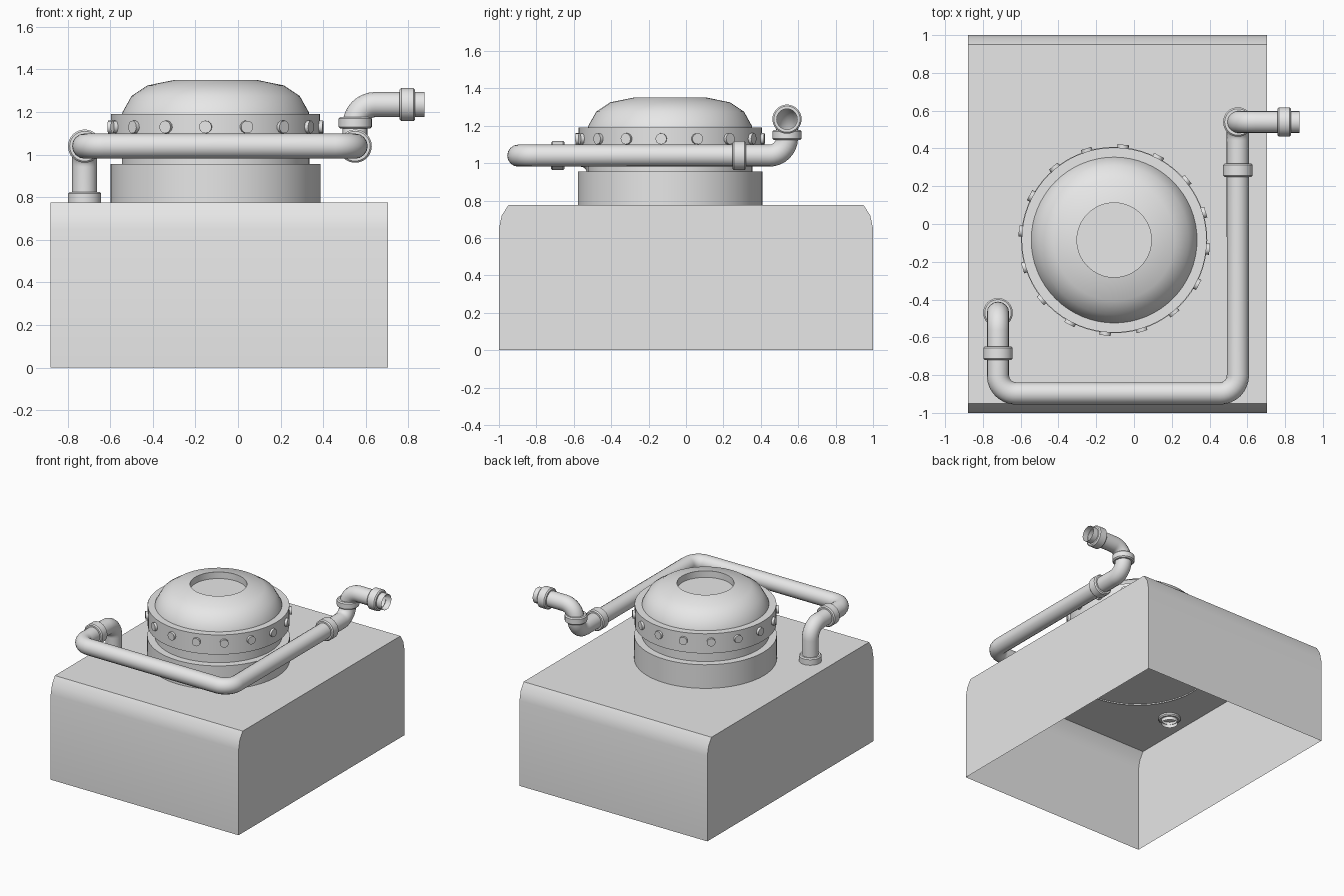
import bpy, bmesh, math
from mathutils import Vector, Matrix

cube = bpy.data.objects.get("Cube")
if cube:
    bpy.data.objects.remove(cube, do_unlink=True)

grey = bpy.data.materials.new("light grey metal")
grey.use_nodes = True
grey.diffuse_color = (0.8, 0.8, 0.8, 1)
grey.node_tree.nodes["Principled BSDF"].inputs["Base Color"].default_value = (0.8, 0.8, 0.8, 1)


def smooth(obj, angle=40):
    bpy.ops.object.select_all(action='DESELECT')
    obj.select_set(True)
    bpy.context.view_layer.objects.active = obj
    bpy.ops.object.shade_smooth_by_angle(angle=math.radians(angle))


def finish(name, bm):
    mesh = bpy.data.meshes.new(name)
    bm.to_mesh(mesh)
    bm.free()
    obj = bpy.data.objects.new(name, mesh)
    bpy.context.collection.objects.link(obj)
    mesh.materials.append(grey)
    smooth(obj)
    return obj


def lathe(name, profile, centre, axis=(0, 0, 1), steps=48):
    """Spin (radius, height) points about an axis through centre."""
    bm = bmesh.new()
    verts = [bm.verts.new((r, 0, h)) for r, h in profile]
    edges = [bm.edges.new(pair) for pair in zip(verts, verts[1:])]
    bmesh.ops.spin(bm, geom=verts + edges, cent=(0, 0, 0), axis=(0, 0, 1),
                   angle=math.tau, steps=steps, use_merge=True)
    bmesh.ops.remove_doubles(bm, verts=bm.verts, dist=1e-4)
    bmesh.ops.recalc_face_normals(bm, faces=bm.faces)
    turn = Vector((0, 0, 1)).rotation_difference(Vector(axis)).to_matrix().to_4x4()
    bm.transform(Matrix.Translation(centre) @ turn)
    return finish(name, bm)


# Housing: open-bottomed shell, rounded along its front and back top edges
LEFT, RIGHT = 0.705, -0.88
half = [(1, 0), (1, 0.65), (0.985, 0.72), (0.95, 0.775)]
outline = half + [(-y, z) for y, z in reversed(half)]
bm = bmesh.new()
sides = [[bm.verts.new((x, y, z)) for y, z in outline] for x in (RIGHT, LEFT)]
for side in sides:
    bm.faces.new(side)
for i in range(len(outline) - 1):
    bm.faces.new((sides[0][i], sides[0][i + 1], sides[1][i + 1], sides[1][i]))
bmesh.ops.recalc_face_normals(bm, faces=bm.faces)
finish("housing", bm)

# Round tower
CX, CY = -0.105, -0.085
tower = (CX, CY, 0)
lathe("tower_base", [(0.493, 0.765), (0.493, 0.955), (0.43, 0.955)], tower, steps=64)
lathe("tower_neck", [(0.44, 0.95), (0.44, 1.05)], tower, steps=64)
lathe("bolt_ring", [(0.43, 1.04), (0.49, 1.04), (0.49, 1.19), (0.43, 1.19)], tower, steps=64)
lathe("dome", [(0.44, 1.185), (0.437, 1.2), (0.395, 1.275), (0.32, 1.325), (0.197, 1.35),
               (0.197, 1.3), (0, 1.3)], tower, steps=64)

# Bolts around the ring
for i in range(16):
    a = math.radians(-5.5 + 22.5 * i)
    out = Vector((math.cos(a), math.sin(a), 0))
    lathe(f"bolt_{i + 1}", [(0.03, 0), (0.03, 0.025), (0, 0.025)],
          Vector((CX, CY, 1.13)) + out * 0.482, out, steps=12)

# Pipe: a corner path with every corner rounded
corners = [Vector(p) for p in [
    (-0.72, -0.47, 0.73), (-0.72, -0.47, 1.04), (-0.72, -0.897, 1.04), (0.55, -0.897, 1.04),
    (0.55, 0.54, 1.04), (0.55, 0.54, 1.235), (0.875, 0.54, 1.235)]]
BEND, ARC = 0.095, 8
path = [corners[0]]
for before, corner, after in zip(corners, corners[1:], corners[2:]):
    u, v = (before - corner).normalized(), (after - corner).normalized()
    for k in range(ARC + 1):
        t = k / ARC * math.pi / 2
        path.append(corner + BEND * (u * (1 - math.sin(t)) + v * (1 - math.cos(t))))
path.append(corners[-1])

curve = bpy.data.curves.new("pipe", 'CURVE')
curve.dimensions = '3D'
curve.bevel_depth = 0.059
curve.bevel_resolution = 6
spline = curve.splines.new('POLY')
spline.points.add(len(path) - 1)
for point, co in zip(spline.points, path):
    point.co = (*co, 1)
pipe = bpy.data.objects.new("pipe", curve)
bpy.context.collection.objects.link(pipe)
curve.materials.append(grey)
bpy.ops.object.select_all(action='DESELECT')
pipe.select_set(True)
bpy.context.view_layer.objects.active = pipe
bpy.ops.object.convert(target='MESH')
smooth(bpy.context.view_layer.objects.active)

# Collars clamped round the pipe: centre, axis, half length
collars = {
    "inlet_collar": ((-0.72, -0.47, 0.79), (0, 0, 1), 0.035),
    "right_collar": ((-0.72, -0.685, 1.04), (0, 1, 0), 0.036),
    "left_collar": ((0.55, 0.285, 1.04), (0, 1, 0), 0.036),
    "riser_collar": ((0.55, 0.54, 1.15), (0, 0, 1), 0.027),
    "outlet_collar": ((0.795, 0.54, 1.235), (1, 0, 0), 0.036),
}
for name, (centre, axis, h) in collars.items():
    lathe(name, [(0.055, -h), (0.07, -h), (0.078, 0.008 - h), (0.078, h - 0.008),
                 (0.07, h), (0.055, h)], centre, axis, steps=32)
